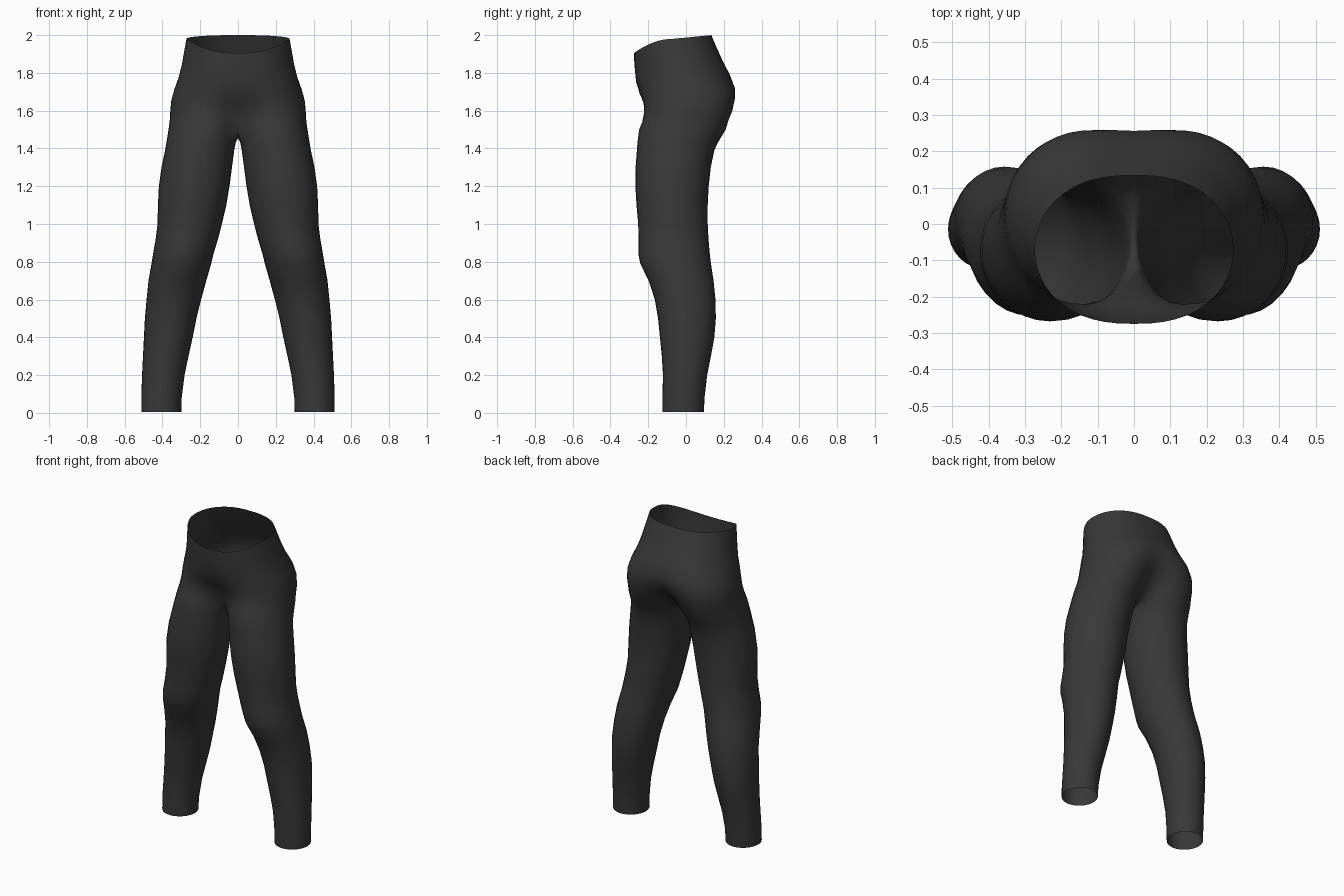
import bpy, bmesh, math

if "Cube" in bpy.data.objects:
    bpy.data.objects.remove(bpy.data.objects["Cube"])

N = 32          # points around a leg
SEAM = 13       # points with |k| >= SEAM meet the centre line at the crotch

# leg sections: z, inner x, outer x, front y, back y
LEG = [
    (0.005, 0.30, 0.512, -0.125, 0.095), (0.08, 0.298, 0.512, -0.125, 0.098),
    (0.20, 0.283, 0.508, -0.122, 0.112), (0.30, 0.262, 0.503, -0.128, 0.132),
    (0.40, 0.24, 0.498, -0.138, 0.15), (0.50, 0.22, 0.493, -0.148, 0.158),
    (0.60, 0.195, 0.484, -0.165, 0.156), (0.70, 0.168, 0.474, -0.198, 0.146),
    (0.79, 0.142, 0.458, -0.242, 0.132), (0.84, 0.13, 0.45, -0.252, 0.126),
    (0.92, 0.106, 0.436, -0.252, 0.119), (1.00, 0.085, 0.426, -0.253, 0.115),
    (1.10, 0.062, 0.424, -0.262, 0.115), (1.20, 0.045, 0.419, -0.268, 0.12),
    (1.30, 0.032, 0.405, -0.267, 0.131), (1.39, 0.02, 0.386, -0.26, 0.15),
    (1.43, 0.012, 0.379, -0.257, 0.168),
]
CROTCH = (1.50, 0.0, 0.368, -0.248, 0.21)

# pelvis sections: front z, side z, back z, half width, front y, back y, blend
HIPS = [
    (1.54, 1.54, 1.55, 0.362, -0.242, 0.235, 0.25),
    (1.59, 1.59, 1.60, 0.359, -0.238, 0.262, 0.5),
    (1.64, 1.65, 1.66, 0.354, -0.242, 0.275, 0.75),
    (1.69, 1.71, 1.72, 0.338, -0.255, 0.268, 0.9),
    (1.75, 1.78, 1.79, 0.313, -0.264, 0.232, 1),
    (1.81, 1.85, 1.86, 0.296, -0.27, 0.196, 1),
    (1.86, 1.92, 1.93, 0.284, -0.274, 0.164, 1),
    (1.905, 1.98, 2.0, 0.273, -0.275, 0.134, 1),
]


def leg_point(k, x0, x1, y0, y1):
    a = 2 * math.pi * k / N
    return ((x0 + x1) / 2 + (x1 - x0) / 2 * math.cos(a),
            (y0 + y1) / 2 + (y1 - y0) / 2 * math.sin(a))


def hip_point(k, half, y0, y1):
    a = math.pi / 2 * k / SEAM
    return (half * max(math.cos(a), 0) ** 0.82,
            (y0 + y1) / 2 + (y1 - y0) / 2 * math.sin(a))


bm = bmesh.new()
ks = list(range(-N // 2, N // 2))


def bridge(lower, upper, keys, closed):
    pairs = list(zip(keys, keys[1:])) + ([(keys[-1], keys[0])] if closed else [])
    for a, b in pairs:
        bm.faces.new((lower[a], lower[b], upper[b], upper[a]))


# leg tube, from ankle up to the thigh
prev = None
for z, x0, x1, y0, y1 in LEG:
    ring = {k: bm.verts.new((*leg_point(k, x0, x1, y0, y1), z)) for k in ks}
    if prev:
        bridge(prev, ring, ks, True)
    prev = ring

# crotch ring: inner points lie on the centre line and dip between the legs
ring = {}
for k in ks:
    x, y = leg_point(k, *CROTCH[1:])
    z = CROTCH[0]
    if abs(k) >= SEAM:
        x = 0
        z -= 0.045 * (1 - ((N / 2 - abs(k)) / (N / 2 - SEAM)) ** 2)
    ring[k] = bm.verts.new((x, y, z))
bridge(prev, ring, ks, True)
prev = ring

# half pelvis, from the crotch up to the slanted waist opening
arc = list(range(-SEAM, SEAM + 1))
for zf, zs, zb, half, y0, y1, t in HIPS:
    ring = {}
    for k in arc:
        lx, ly = leg_point(k, 0, half, y0, y1)
        hx, hy = hip_point(k, half, y0, y1)
        x = 0 if abs(k) == SEAM else lx + (hx - lx) * t
        s = math.sin(math.pi / 2 * k / SEAM)
        z = zs + ((zb - zs) * s if s > 0 else (zf - zs) * s * s)
        ring[k] = bm.verts.new((x, ly + (hy - ly) * t, z))
    bridge(prev, ring, arc, False)
    prev = ring

mesh = bpy.data.meshes.new("leggings")
bm.to_mesh(mesh)
bm.free()
leggings = bpy.data.objects.new("leggings", mesh)
bpy.context.collection.objects.link(leggings)

# dark fabric
fabric = bpy.data.materials.new("dark_grey_fabric")
fabric.diffuse_color = (0.04, 0.04, 0.04, 1)
fabric.use_nodes = True
fabric.node_tree.nodes["Principled BSDF"].inputs["Base Color"].default_value = fabric.diffuse_color
mesh.materials.append(fabric)
mesh.shade_smooth()

# second half
mirror = leggings.modifiers.new("other_side", 'MIRROR')
mirror.use_axis[0] = True
mirror.use_mirror_merge = True
mirror.merge_threshold = 0.0005
